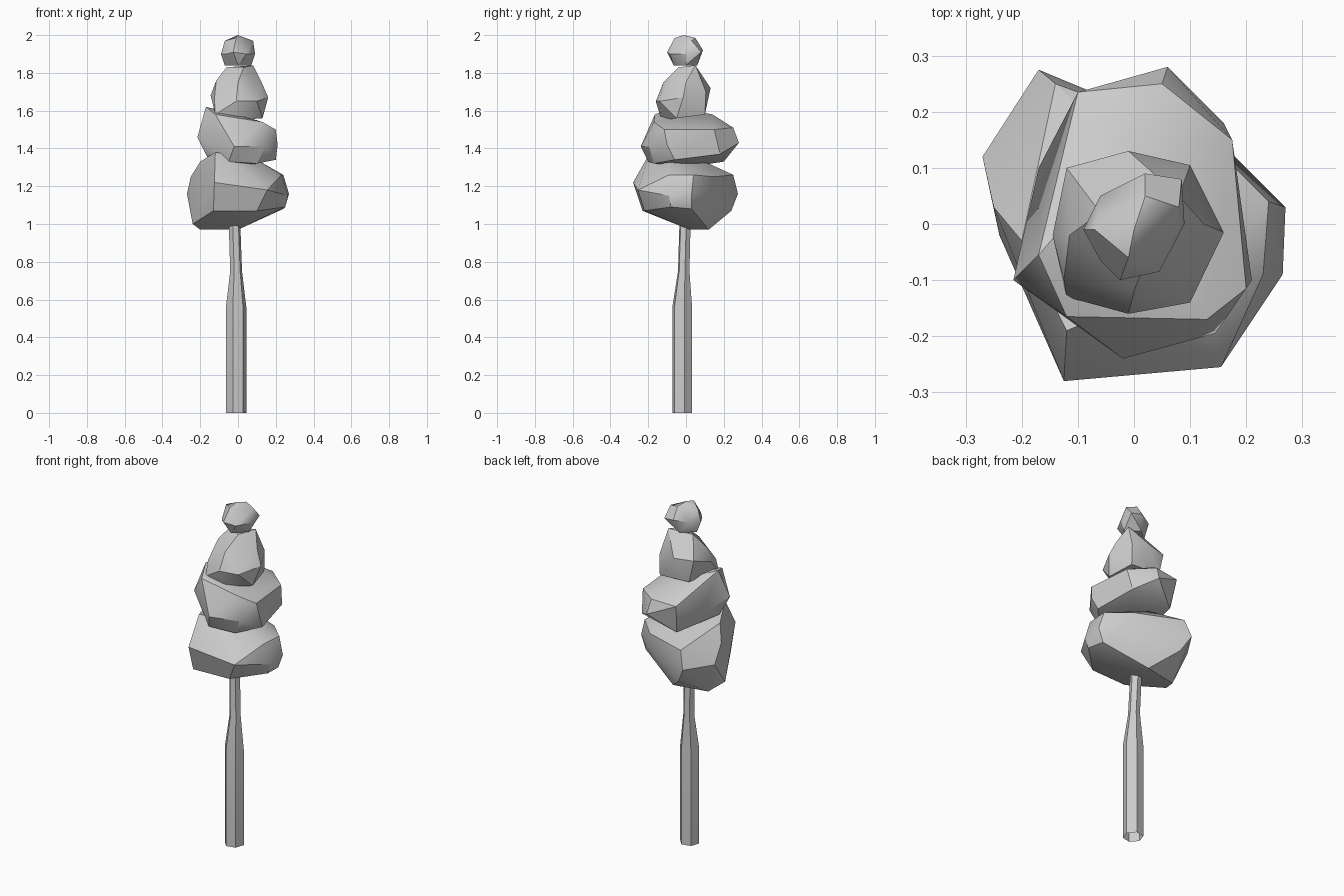
import bpy, bmesh
from math import cos, sin, pi, radians


def finish(bm, name, angle):
    bmesh.ops.recalc_face_normals(bm, faces=bm.faces)
    mesh = bpy.data.meshes.new(name)
    bm.to_mesh(mesh)
    bm.free()
    ob = bpy.data.objects.new(name, mesh)
    bpy.context.collection.objects.link(ob)
    bpy.ops.object.select_all(action='DESELECT')
    ob.select_set(True)
    bpy.context.view_layer.objects.active = ob
    bpy.ops.object.shade_smooth_by_angle(angle=radians(angle))
    return ob


def clump(name, points):
    """Faceted foliage lump: convex hull around a few corner points."""
    bm = bmesh.new()
    for p in points:
        bm.verts.new(p)
    res = bmesh.ops.convex_hull(bm, input=bm.verts)
    loose = {v for v in res["geom_interior"] + res["geom_unused"]
             if isinstance(v, bmesh.types.BMVert)}
    bmesh.ops.delete(bm, geom=list(loose), context='VERTS')
    bmesh.ops.dissolve_limit(bm, angle_limit=radians(4), verts=bm.verts, edges=bm.edges)
    return finish(bm, name, 32)


# Trunk: six-sided tube, open at the base; (centre x, centre y, z, radius)
bm = bmesh.new()
rings = []
for cx, cy, z, r in [(-.01, -.02, 0, .055), (-.01, -.02, .56, .055),
                     (-.01, -.012, .75, .032), (-.02, -.004, 1.05, .031)]:
    rings.append([bm.verts.new((cx + r * cos(pi * k / 3 + .2), cy + r * sin(pi * k / 3 + .2), z))
                  for k in range(6)])
for a, b in zip(rings, rings[1:]):
    for k in range(6):
        bm.faces.new((a[k], a[(k + 1) % 6], b[(k + 1) % 6], b[k]))
bm.faces.new(rings[-1])
finish(bm, "trunk", 20)

# Lowest, widest foliage lump
clump("foliage_bottom", [
    (-.125, -.28, 1.22), (.155, -.255, 1.18), (.265, -.09, 1.15), (.27, .03, 1.16),
    (.23, -.09, 1.26), (.24, .04, 1.26), (.25, -.08, 1.09), (.24, .03, 1.08),
    (.18, .12, 1.16), (.13, .15, 1.25), (-.17, .275, 1.16), (-.14, .25, 1.26),
    (-.12, .24, 1.07), (-.27, .12, 1.16), (-.25, .03, 1.25), (-.24, -.02, 1.0),
    (-.2, .08, .97), (0, .02, .97), (0, .12, .97), (.1, -.22, 1.07), (-.13, -.23, 1.07),
    (-.12, -.19, 1.38), (-.2, -.03, 1.33), (.1, -.1, 1.34), (0, .12, 1.32)])

# Second lump, tipped up to the left
clump("foliage_lower_middle", [
    (-.17, -.055, 1.62), (-.215, -.1, 1.46), (-.16, -.08, 1.35), (-.02, -.24, 1.41),
    (.145, -.195, 1.41), (.13, -.17, 1.54), (-.12, -.165, 1.58), (.2, -.115, 1.5),
    (.21, -.1, 1.42), (.2, -.06, 1.34), (.175, .15, 1.5), (.16, .18, 1.37),
    (.06, .28, 1.43), (.05, .25, 1.51), (-.1, .235, 1.5), (-.08, .2, 1.33),
    (-.17, .1, 1.42), (0, .14, 1.58), (-.05, -.2, 1.33), (.1, -.17, 1.32), (0, 0, 1.3)])

# Third lump, upright egg
clump("foliage_upper_middle", [
    (-.12, .1, 1.72), (-.01, .13, 1.72), (.1, .105, 1.7), (.16, -.015, 1.67),
    (.1, -.14, 1.65), (-.01, -.16, 1.65), (-.125, -.1, 1.66), (-.145, -.02, 1.68),
    (-.12, -.13, 1.58), (0, -.13, 1.55), (.13, -.05, 1.56), (.1, .1, 1.58),
    (-.09, .1, 1.59), (-.115, -.02, 1.76), (.125, 0, 1.75), (0, -.12, 1.75),
    (-.06, .02, 1.83), (.08, .05, 1.84), (.03, -.04, 1.83)])

# Small top lump
clump("foliage_top", [
    (-.09, -.01, 1.9), (-.06, .05, 1.91), (.02, .09, 1.92), (.085, .08, 1.91),
    (.09, 0, 1.9), (.045, -.085, 1.9), (-.025, -.1, 1.91), (-.06, -.065, 1.9),
    (-.07, -.01, 1.97), (0, -.01, 2.0), (.08, .03, 1.97), (-.01, -.06, 1.985),
    (.02, .05, 1.985), (.07, 0, 1.84), (-.07, 0, 1.84), (0, -.065, 1.84), (0, .06, 1.84)])
